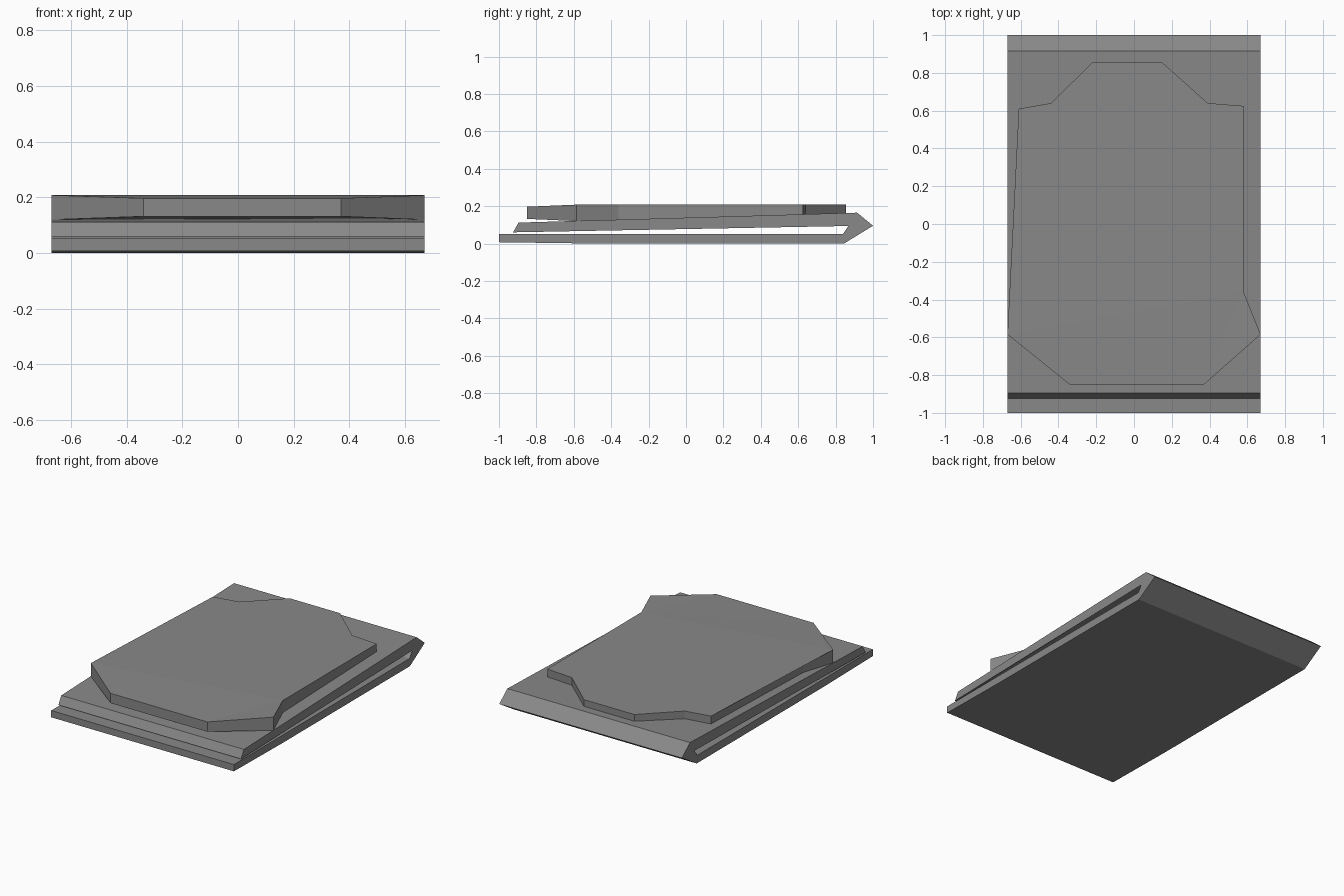
import bpy
import bmesh

cube = bpy.data.objects.get("Cube")
if cube:
    bpy.data.objects.remove(cube, do_unlink=True)

# Single grey finish
grey = bpy.data.materials.new("mid_grey")
grey.use_nodes = True
colour = (0.25, 0.25, 0.25, 1)
grey.diffuse_color = colour
grey.node_tree.nodes["Principled BSDF"].inputs["Base Color"].default_value = colour


def prism(name, start, end):
    """Closed solid between two matching outlines."""
    bm = bmesh.new()
    a = [bm.verts.new(p) for p in start]
    b = [bm.verts.new(p) for p in end]
    bm.faces.new(a)
    bm.faces.new(b)
    for i in range(len(a)):
        j = (i + 1) % len(a)
        bm.faces.new((a[i], a[j], b[j], b[i]))
    bmesh.ops.triangulate(bm, faces=[f for f in bm.faces if len(f.verts) > 4])
    bmesh.ops.recalc_face_normals(bm, faces=bm.faces)
    mesh = bpy.data.meshes.new(name)
    bm.to_mesh(mesh)
    bm.free()
    mesh.materials.append(grey)
    obj = bpy.data.objects.new(name, mesh)
    bpy.context.collection.objects.link(obj)
    return obj


# Folded sheet: side profile (y, z) carried across the width
half_width = 0.67
profile = [(-1, 0.007), (-0.5, 0), (0.845, 0), (1, 0.095), (0.915, 0.165),
           (-0.895, 0.112), (-0.925, 0.06), (0.88, 0.125), (0.925, 0.095),
           (0.84, 0.052), (-1, 0.052)]
prism("folded_sheet",
      [(-half_width, y, z) for y, z in profile],
      [(half_width, y, z) for y, z in profile])

# Raised pad: clipped-corner outline (x, y), thinner along the front edge
outline = [(-0.34, -0.85), (0.37, -0.85), (0.67, -0.585), (0.58, -0.36),
           (0.58, 0.625), (0.39, 0.64), (0.15, 0.855), (-0.22, 0.855),
           (-0.44, 0.64), (-0.61, 0.61), (-0.61, -0.36), (-0.67, -0.585)]
front = -0.8
prism("raised_pad",
      [(x, y, 0.132 if y < front else 0.12) for x, y in outline],
      [(x, y, 0.197 if y < front else 0.208) for x, y in outline])
